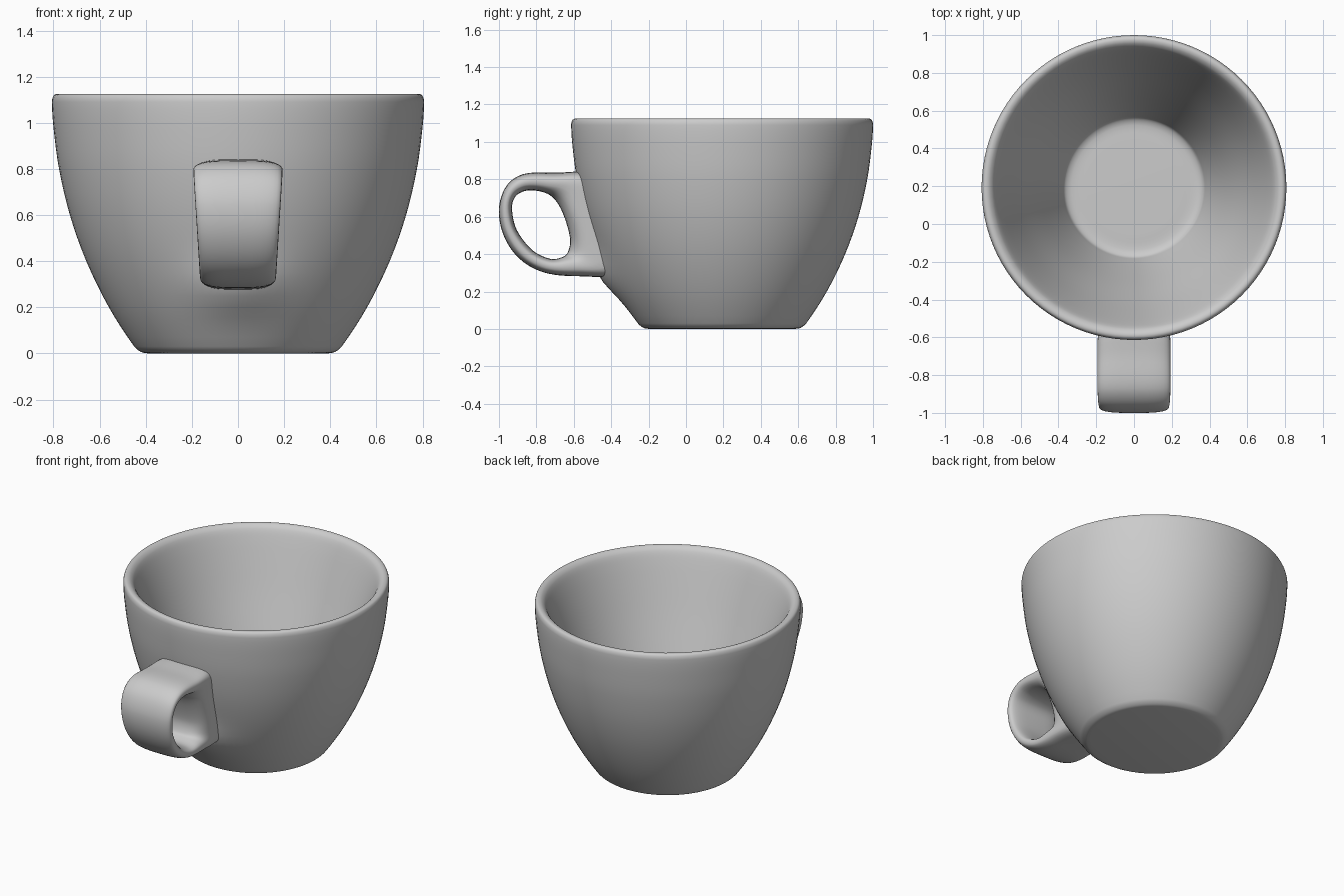
import bpy, bmesh, math

if "Cube" in bpy.data.objects:
    bpy.data.objects.remove(bpy.data.objects["Cube"])

CUP_Y = 0.193   # cup axis, handle sits toward -y


def smooth_path(pts, steps, closed=False):
    """Chord-length Hermite interpolation through points of any dimension."""
    n = len(pts)
    at = lambda i: pts[i % n] if closed else pts[max(0, min(n - 1, i))]

    def tangent(i):
        a, b, c = at(i - 1), at(i), at(i + 1)
        d = math.dist(a, b) + math.dist(b, c)
        return [(q - p) / d for p, q in zip(a, c)]

    out = []
    for i in range(n if closed else n - 1):
        p, q, m0, m1 = at(i), at(i + 1), tangent(i), tangent(i + 1)
        d = math.dist(p, q)
        for s in range(steps):
            t = s / steps
            h = (2*t**3 - 3*t*t + 1, (t**3 - 2*t*t + t) * d,
                 3*t*t - 2*t**3, (t**3 - t*t) * d)
            out.append([h[0]*a + h[1]*b + h[2]*c + h[3]*e
                        for a, b, c, e in zip(p, m0, q, m1)])
    if not closed:
        out.append(list(pts[-1]))
    return out


def grid_object(name, rows, wrap_rows):
    """Skin a list of closed rings into one smooth object."""
    bm = bmesh.new()
    rings = [[bm.verts.new(co) for co in row] for row in rows]
    n, m = len(rings), len(rings[0])
    for i in range(n if wrap_rows else n - 1):
        a, b = rings[i], rings[(i + 1) % n]
        for j in range(m):
            k = (j + 1) % m
            bm.faces.new((a[j], a[k], b[k], b[j]))
    if not wrap_rows:
        bm.faces.new(rings[0])
        bm.faces.new(rings[-1])
    bmesh.ops.recalc_face_normals(bm, faces=bm.faces)
    mesh = bpy.data.meshes.new(name)
    bm.to_mesh(mesh)
    bm.free()
    obj = bpy.data.objects.new(name, mesh)
    bpy.context.collection.objects.link(obj)
    bpy.ops.object.select_all(action='DESELECT')
    obj.select_set(True)
    bpy.context.view_layer.objects.active = obj
    bpy.ops.object.shade_smooth_by_angle(angle=math.radians(40))
    return obj


# Cup body: one lathe profile, outside base -> rim -> inside floor
profile = smooth_path([
    (.39, 0), (.42, .006), (.45, .03), (.56, .2), (.658, .4), (.729, .6),
    (.776, .8), (.799, .97), (.807, 1.09), (.80, 1.117), (.785, 1.125),
    (.765, 1.12), (.745, 1.10), (.722, 1.05), (.685, .95), (.61, .74),
    (.52, .50), (.44, .28), (.38, .12), (.365, .09), (.33, .075),
    (.25, .075)], 4)
rim_index = max(range(len(profile)), key=lambda i: profile[i][1])
SEG = 96
rows = []
for i, (r, z) in enumerate(profile):
    row = []
    for j in range(SEG):
        a = 2 * math.pi * j / SEG
        x, y = r * math.cos(a), r * math.sin(a)
        # outer wall swells slightly to meet the handle's lower root
        if i < rim_index and y < 0:
            y -= .055 * math.exp(-(x / .2)**2 - ((z - .29) / .12)**2)
        row.append((x, y + CUP_Y, z))
    rows.append(row)
grid_object("cup_body", rows, False)

# Handle: paired hole-edge / outer-edge points (y, z, y, z)
loop = smooth_path([
    (-.93, .645, -1.0, .645), (-.905, .53, -.975, .5),
    (-.82, .42, -.89, .375), (-.725, .375, -.76, .302),
    (-.66, .385, -.58, .282), (-.63, .415, -.32, .30),
    (-.62, .485, -.36, .48), (-.655, .61, -.43, .66),
    (-.70, .69, -.49, .825), (-.76, .73, -.70, .835),
    (-.85, .74, -.87, .828), (-.91, .71, -.96, .765)], 6, True)
rows = []
for iy, iz, oy, oz in loop:
    row = []
    for j in range(32):
        t = 2 * math.pi * j / 32
        c, s = math.cos(t), math.sin(t)
        a = math.copysign(abs(c)**.72, c)
        b = math.copysign(abs(s)**.62, s)
        y = (iy + oy) / 2 + (oy - iy) / 2 * a
        z = (iz + oz) / 2 + (oz - iz) / 2 * a
        row.append(((.165 + .028 * (z - .33) / .45) * b, y, z))
    rows.append(row)
grid_object("handle", rows, True)
